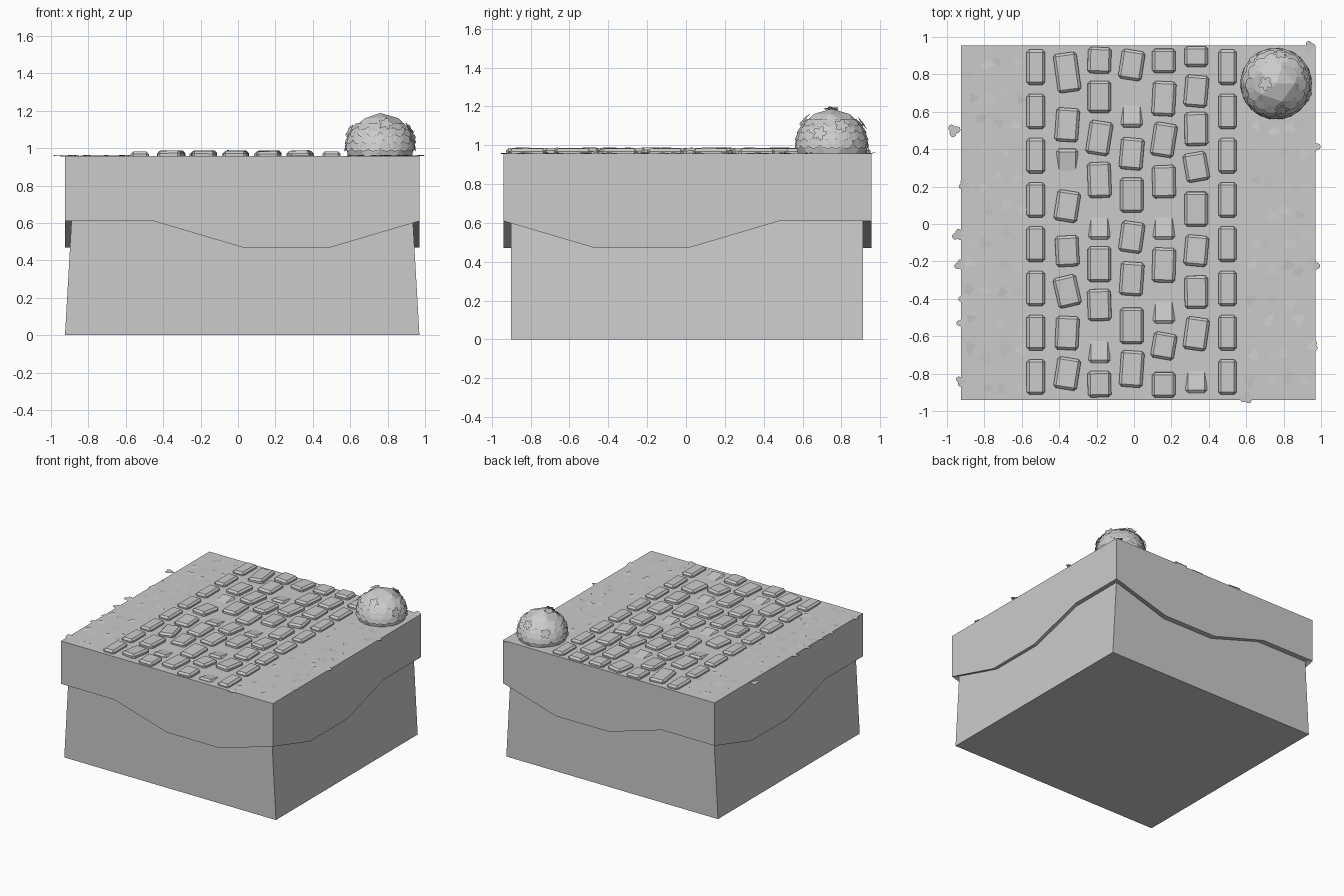
import bpy, bmesh, math, random
from mathutils import Vector, Matrix, Euler

if "Cube" in bpy.data.objects:
    bpy.data.objects.remove(bpy.data.objects["Cube"])

random.seed(4)
TOP = 0.957
X0, X1, Y0, Y1 = -0.925, 0.97, -0.94, 0.955      # cap extents


def finish(name, bm, normals=True):
    if normals:
        bmesh.ops.recalc_face_normals(bm, faces=bm.faces)
    me = bpy.data.meshes.new(name)
    bm.to_mesh(me)
    bm.free()
    ob = bpy.data.objects.new(name, me)
    bpy.context.collection.objects.link(ob)
    return ob


def bridge(bm, a, b):
    n = len(a)
    for i in range(n):
        bm.faces.new((a[i], a[(i + 1) % n], b[(i + 1) % n], b[i]))


# earth base: flared at the bottom in x
bm = bmesh.new()
low, high = [[bm.verts.new((x, y, z)) for x, y in ((a, -0.90), (b, -0.90), (b, 0.912), (a, 0.912))]
             for a, b, z in ((X0, X1, 0), (-0.885, 0.93, 0.70))]
bm.faces.new(low)
bm.faces.new(high)
bridge(bm, low, high)
finish("earth_base", bm)

# turf cap with a wavy lower edge, five points per side
bm = bmesh.new()
H, L = 0.61, 0.47
waves = [(H, H, L, L)] + [(H, L, L, H)] * 3


def ring(x0, x1, y0, y1, z=None):
    c = [(x0, y0), (x1, y0), (x1, y1), (x0, y1)]
    out = []
    for s in range(4):
        a, b = Vector(c[s]), Vector(c[(s + 1) % 4])
        for k in range(4):
            p = a.lerp(b, k / 4)
            out.append(bm.verts.new((p.x, p.y, waves[s][k] if z is None else z)))
    return out


top, edge = ring(X0, X1, Y0, Y1, TOP), ring(X0, X1, Y0, Y1)
inner = ring(-0.885, 0.93, -0.895, 0.907)
bm.faces.new(top)
bridge(bm, top, edge)
bridge(bm, edge, inner)
finish("turf_cap", bm)


# paving stones: chamfered blocks
def stone(name, x, y, w, l, rot=0, tilt=(0, 0), z=TOP, h=0.05):
    bm = bmesh.new()
    bmesh.ops.create_cube(bm, size=1)
    bmesh.ops.scale(bm, vec=(w, l, h), verts=bm.verts)
    bmesh.ops.bevel(bm, geom=bm.edges[:], offset=0.014, segments=1, affect='EDGES')
    ob = finish(name, bm)
    ob.location = (x, y, z)
    ob.rotation_euler = Euler((math.radians(tilt[0]), math.radians(tilt[1]), math.radians(rot)))


for x in (-0.525, 0.5):
    for i in range(8):
        stone("kerb_stone", x, 0.838 - i * 0.2365, 0.098, 0.188)

# column x: (y, length, turn in degrees)
columns = {
    -0.357: [(.81, .21, 8), (.53, .18, -4), (.095, .165, -9), (-.145, .165, 3),
             (-.36, .165, 13), (-.583, .18, -3), (-.80, .17, -9)],
    -0.185: [(.875, .14, -2), (.68, .17, 0), (.46, .18, -9), (.235, .19, 2),
             (-.215, .19, 0), (-.433, .17, 2), (-.856, .14, 1)],
    -0.012: [(.85, .16, -9), (.375, .17, -5), (.155, .185, 0), (-.07, .165, -8),
             (-.293, .18, -4), (-.545, .195, 0), (-.775, .195, -4)],
    0.16: [(.872, .13, 0), (.67, .185, -3), (.45, .18, -9), (.226, .175, 1),
           (-.22, .185, -2), (-.652, .14, -10), (-.86, .135, 0)],
    0.333: [(.895, .11, 0), (.71, .17, -5), (.508, .18, 1), (.305, .155, 10),
            (.08, .185, 0), (-.143, .165, -5), (-.364, .175, 1), (-.587, .175, -8)],
}
for x, col in columns.items():
    for y, l, r in col:
        tilt = (random.uniform(-2, 2), random.uniform(-3, 3))
        stone("path_stone", x, y, 0.125, l, r, tilt, TOP + 0.003)

# stones with one end sunk in the turf (sign = tilt direction)
for x, y, s in ((-.357, .32, 1), (-.185, 0, -1), (-.185, -.66, -1), (-.012, .60, -1),
                (.16, -.0, -1), (.16, -.45, -1), (.333, -.82, -1)):
    stone("sunken_stone", x, y, 0.116, 0.17, 0, (9 * s, 0), TOP - 0.02)


# flat lobed disc used for clover leaves and blossoms
def lobed(bm, mat, r, lobes):
    n = lobes * 6
    pts = []
    for i in range(n):
        a = 2 * math.pi * i / n
        q = r * (0.55 + 0.45 * abs(math.cos(lobes * a / 2)))
        pts.append(bm.verts.new(mat @ Vector((q * math.cos(a), q * math.sin(a), 0))))
    bm.faces.new(pts)


# clover scattered over both verges, some overhanging the edge
spots = [(-.963, .5, .036), (-.91, .21, .03), (-.94, -.06, .034), (-.93, -.22, .032),
         (-.91, -.4, .03), (-.92, -.53, .03), (-.925, -.84, .03), (.94, .95, .03),
         (.962, .41, .036), (.96, -.22, .036), (.955, -.65, .033), (.6, -.93, .034)]
for xc in (-0.75, 0.77):
    for i in range(4):
        for j in range(12):
            x = xc + (i - 1.5) * 0.088 + random.uniform(-.025, .025)
            y = -0.85 + j * 0.153 + random.uniform(-.04, .04)
            spots.append((max(-.88, min(.92, x)), y, random.uniform(.026, .038)))
bm = bmesh.new()
for x, y, r in spots:
    m = (Matrix.Translation((x, y, TOP + 0.002)) @
         Euler((random.uniform(-.12, .12), random.uniform(-.12, .12), 0)).to_matrix().to_4x4() @
         Matrix.Rotation(random.uniform(0, 6.28), 4, 'Z'))
    lobed(bm, m, r, 3)
finish("clover_leaves", bm, False)

# bush: faceted ball cut flat at the turf
C, R = Vector((0.76, 0.75, 1.0)), 0.188
bm = bmesh.new()
bmesh.ops.create_icosphere(bm, subdivisions=2, radius=R, matrix=Matrix.Translation(C))
bmesh.ops.bisect_plane(bm, geom=bm.verts[:] + bm.edges[:] + bm.faces[:], plane_co=(0, 0, TOP - .01),
                       plane_no=(0, 0, 1), clear_inner=True)
finish("bush_ball", bm)

# overlapping leaf scales hanging round the bush
bm = bmesh.new()
outline = [(-.5, 0), (-.55, .5), (-.35, .85), (0, 1), (.35, .85), (.55, .5), (.5, 0)]
for row, deg in enumerate((42, 54, 66, 78)):
    th = math.radians(deg)
    n = round(2 * math.pi * math.sin(th) * R / 0.058)
    for k in range(n):
        ph = 2 * math.pi * (k + 0.5 * (row % 2)) / n + random.uniform(-.05, .05)
        nrm = Vector((math.sin(th) * math.cos(ph), math.sin(th) * math.sin(ph), math.cos(th)))
        east = Vector((-math.sin(ph), math.cos(ph), 0))
        down = east.cross(nrm)
        if down.z > 0:
            down = -down
        vs = [bm.verts.new(C + nrm * (R - .006 + .001 * v) + east * u * .068 + down * v * .058)
              for u, v in outline]
        f = bm.faces.new(vs)
        f.normal_update()
        if f.normal.dot(nrm) < 0:
            f.normal_flip()
finish("bush_leaves", bm, False)

# blossoms on the bush
bm = bmesh.new()
for d in ((.02, .15, .11), (-.055, 0, .18), (.155, .05, .10), (.03, -.14, .13), (-.16, -.05, .09),
          (.17, -.06, .06), (-.12, .13, .07)):
    n = Vector(d).normalized()
    m = Matrix.Translation(C + n * (R + .008)) @ n.to_track_quat('Z', 'Y').to_matrix().to_4x4()
    lobed(bm, m, 0.04, 5)
finish("bush_blossoms", bm, False)
